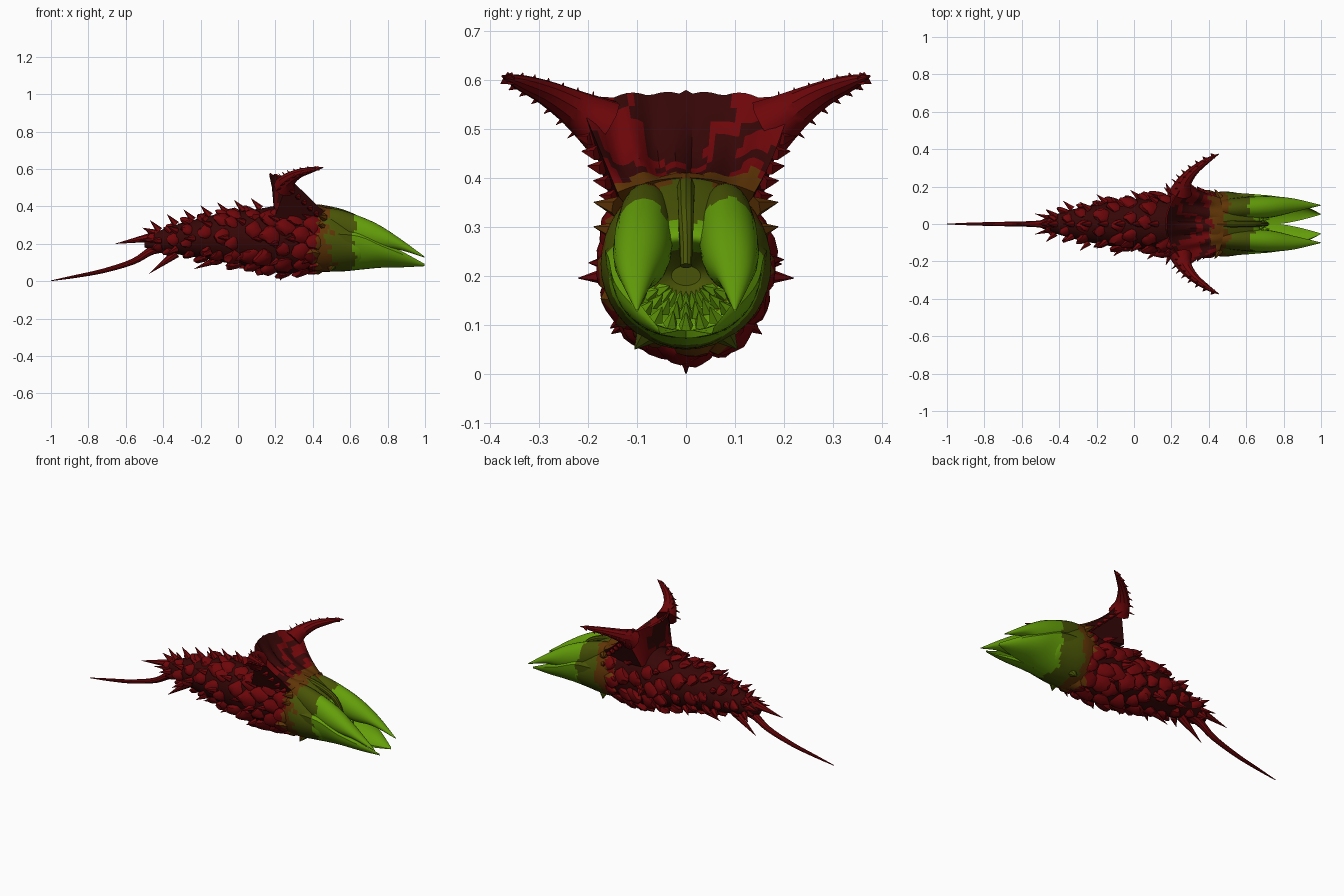
import bpy, bmesh, math, random
from mathutils import Vector, Matrix, noise

if "Cube" in bpy.data.objects:
    bpy.data.objects.remove(bpy.data.objects["Cube"])

random.seed(4)
COLORS = [("dark_red", (0.036, 0.002, 0.002)), ("scale_red", (0.155, 0.002, 0.003)),
          ("brown", (0.118, 0.036, 0.002)), ("olive", (0.066, 0.088, 0.002)),
          ("green", (0.130, 0.350, 0.003))]
MATS = []
for n, c in COLORS:
    m = bpy.data.materials.new(n)
    m.diffuse_color = (*c, 1)
    m.use_nodes = True
    m.node_tree.nodes["Principled BSDF"].inputs["Base Color"].default_value = m.diffuse_color
    MATS.append(m)
DARK, RED, BROWN, OLIVE, GREEN = range(5)


def skin(p, nrm, base=RED):
    """Colour bands along the length, with ragged borders."""
    x = p.x + 0.055 * noise.noise(p * 20)
    return base if x < 0.415 else BROWN if x < 0.495 else OLIVE if x < 0.622 else GREEN


def finish(name, bm, rule):
    bmesh.ops.recalc_face_normals(bm, faces=bm.faces)
    bm.normal_update()
    for f in bm.faces:
        f.material_index = rule(f.calc_center_median(), f.normal)
    me = bpy.data.meshes.new(name)
    bm.to_mesh(me)
    bm.free()
    for m in MATS:
        me.materials.append(m)
    ob = bpy.data.objects.new(name, me)
    bpy.context.collection.objects.link(ob)
    return ob


def resample(pts, sub):
    """Smooth curve through rows of numbers."""
    out = []
    for i in range(len(pts) - 1):
        a, b, c, d = (pts[max(i - 1, 0)], pts[i], pts[i + 1], pts[min(i + 2, len(pts) - 1)])
        for k in range(sub):
            t = k / sub
            out.append([q + 0.5 * t * (r - p + t * (2 * p - 5 * q + 4 * r - s + t * (3 * (q - r) + s - p)))
                        for p, q, r, s in zip(a, b, c, d)])
    return out + [list(pts[-1])]


def skin_rings(bm, rings):
    vs = [[bm.verts.new(p) for p in r] for r in rings]
    n = len(vs[0])
    for a, b in zip(vs, vs[1:]):
        for j in range(n):
            bm.faces.new((a[j], a[(j + 1) % n], b[(j + 1) % n], b[j]))
    bm.faces.new(vs[0][::-1])
    bm.faces.new(vs[-1])


def loft(bm, stations, seg=24, sub=4):
    """Stations along x: x, centre y, half width, bottom z, top z."""
    rings = []
    for x, yc, hw, lo, hi in resample(stations, sub):
        rings.append([(x, yc + hw * math.cos(a), (lo + hi) / 2 + (hi - lo) / 2 * math.sin(a))
                      for a in (math.tau * j / seg for j in range(seg))])
    skin_rings(bm, rings)


def tube(bm, path, seg=10, sub=4):
    """Tapered tube through x, y, z, radius rows."""
    pts = resample(path, sub)
    rings = []
    for i, p in enumerate(pts):
        d = Vector(pts[min(i + 1, len(pts) - 1)][:3]) - Vector(pts[max(i - 1, 0)][:3])
        u = d.cross(Vector((0.1, 0.3, 1))).normalized()
        w = d.cross(u).normalized()
        rings.append([Vector(p[:3]) + max(p[3], 0.001) * (math.cos(a) * u + math.sin(a) * w)
                      for a in (math.tau * j / seg for j in range(seg))])
    skin_rings(bm, rings)


def spike(bm, base, tip, r, seg=6):
    base, tip = Vector(base), Vector(tip)
    rot = (tip - base).to_track_quat('Z', 'Y').to_matrix().to_4x4()
    bmesh.ops.create_cone(bm, cap_ends=True, segments=seg, radius1=r, radius2=0.0008,
                          depth=(tip - base).length,
                          matrix=Matrix.Translation((base + tip) / 2) @ rot)


# Body core
BODY = [(-.5, 0, .02, .18, .235), (-.42, 0, .05, .16, .27), (-.3, 0, .085, .14, .31),
        (-.1, 0, .122, .105, .36), (.1, 0, .143, .07, .385), (.25, 0, .152, .038, .41),
        (.38, 0, .155, .055, .41), (.46, 0, .15, .07, .39)]
bm = bmesh.new()
loft(bm, BODY)
finish("body", bm, lambda p, n: skin(p, n, DARK))


def on_body(x, a):
    s = min(resample(BODY, 12), key=lambda r: abs(r[0] - x))
    h = (s[4] - s[3]) / 2
    p = Vector((x, s[2] * math.cos(a), s[3] + h + h * math.sin(a)))
    return p, Vector((0, math.cos(a) / s[2], math.sin(a) / h)).normalized(), s[2]


# Overlapping lumpy scales, each with its rear end raised
bm = bmesh.new()
for i in range(11):
    x = -.44 + i * .085
    n = 6 + int(i * .6)
    for j in range(n):
        a = math.tau * (j + .5 * (i % 2)) / n + random.uniform(-.15, .15) + math.pi / 2
        p, nrm, w = on_body(x + random.uniform(-.02, .02), a)
        if x > .1 and nrm.z > .8:
            continue
        side = nrm.cross(Vector((1, 0, 0))).normalized()
        back = (Vector((-1, 0, 0)) + nrm * .35).normalized()
        up = side.cross(back)
        if up.dot(nrm) < 0:
            up = -up
        m = Matrix((back, side, up)).transposed().to_4x4()
        geo = bmesh.ops.create_icosphere(bm, subdivisions=2, radius=1)
        sz = random.uniform(.85, 1.2) * (.35 + 4.2 * w)
        for v in geo['verts']:
            taper = 1 - .4 * max(v.co.x, 0)
            bump = 1 + .35 * noise.noise(v.co * 1.6 + p * 40)
            v.co = Vector((v.co.x * .055 * sz, v.co.y * .047 * sz * taper, v.co.z * .024 * sz)) * bump
        bmesh.ops.transform(bm, matrix=Matrix.Translation(p) @ m, verts=geo['verts'])
finish("body_scales", bm, skin)

# Thorns along the back, flanks and belly
bm = bmesh.new()
for i in range(10):
    x = -.42 + i * .09
    for k, a in enumerate((90, 35, 145, 0, 180, -40, 220)):
        if (a == 90 and x > .15) or (a != 90 and (i + k // 2) % 2):
            continue
        p, nrm, w = on_body(x, math.radians(a))
        ln = .055 if a == 90 else .045
        spike(bm, p, p + nrm * ln + Vector((-.05, 0, 0)), .02)
for b, t in (((-.46, 0, .235), (-.655, 0, .2)), ((-.43, 0, .25), (-.51, 0, .285)),
             ((-.33, 0, .15), (-.475, 0, .04)), ((-.1, 0, .12), (-.235, 0, .065)),
             ((.24, 0, .05), (.225, 0, .004)), ((.5, .08, .08), (.49, .105, .05)),
             ((.5, -.08, .08), (.49, -.105, .05))):
    spike(bm, b, t, .025, 8)
for s in (-1, 1):
    spike(bm, (.2, s * .15, .2), (.17, s * .22, .195), .022)
    spike(bm, (-.44, s * .03, .22), (-.53, s * .055, .22), .018)
    for z in (.29, .34):
        spike(bm, (.46, s * .14, z), (.43, s * .188, z + .01), .022)
finish("body_thorns", bm, skin)

# Tail
bm = bmesh.new()
tube(bm, [(-.36, 0, .2, .045), (-.46, 0, .165, .024), (-.56, 0, .105, .016),
          (-.72, 0, .055, .012), (-.87, 0, .025, .008), (-1, 0, .002, .002)])
finish("tail", bm, lambda p, n: RED)

# Frill: hollowed front, steep back
bm = bmesh.new()
rings = []
for i in range(33):
    u = i / 16 - 1
    front = Vector((.48 - .02 * u * u, .14 * u, .4 - .03 * u * u))
    bump = .008 * abs(math.sin(u * 9)) + (.012 if i == 16 else 0)
    top = Vector((.175 + .1 * u * u, .215 * u, .567 - .02 * u ** 4 + bump))
    back = Vector((.195, .15 * u, .34))
    ring = []
    for k in range(11):
        v = k / 10
        sag = (.055 - .045 * u * u + .01 * math.sin(u * 14)) * math.sin(math.pi * v)
        ring.append(front.lerp(top, v) - Vector((.54, 0, .84)) * sag)
    ring += [top + Vector((-.008, 0, -.006)), top.lerp(back, .3), top.lerp(back, .65), back,
             Vector((.4, .12 * u, .32))]
    rings.append(ring)
skin_rings(bm, rings)


def frill_rule(p, n):
    fan = abs(p.y) < .03 + .45 * max(p.z - .4, 0) + .08 * noise.noise(p * 18)
    return skin(p, n, DARK if (fan and p.z < .56) or noise.noise(p * 16) > .15 else RED)


finish("frill", bm, frill_rule)

# Horns with small thorns
bm = bmesh.new()
HORN = [(.25, .17, .505, .06), (.27, .225, .54, .04), (.32, .285, .573, .026),
        (.39, .338, .594, .016), (.455, .375, .607, .002)]
for s in (-1, 1):
    path = [(x, s * y, z, r) for x, y, z, r in HORN]
    tube(bm, path)
    for x, y, z, r in resample(path, 2)[1:-1]:
        spike(bm, (x, y, z), (x - r * .9 - .01, y + s * (r * .7 + .012), z - r * .7 - .004), .015, 5)
        spike(bm, (x, y, z), (x - r * .5 - .014, y - s * .005, z + r + .004), .012, 5)
    # Thorns down the frill edge
    for k in range(6):
        t = k / 5
        b = Vector((.42 - .16 * t, s * (.145 + .06 * t), .36 + .15 * t))
        spike(bm, b, b + Vector((-.02, s * .032, .004)), .017, 5)
finish("horns", bm, lambda p, n: RED)

# Head, folded inward at the front to form the mouth
bm = bmesh.new()
loft(bm, [(.38, 0, .155, .05, .41), (.43, 0, .168, .05, .41), (.49, 0, .174, .05, .395),
          (.58, 0, .162, .06, .35), (.66, 0, .145, .075, .3), (.67, 0, .12, .1, .27),
          (.61, 0, .09, .13, .25), (.56, 0, .03, .18, .22)], 40, 6)
finish("head", bm, lambda p, n: GREEN if n.x > .6 and p.x > .59 and p.z < .28 else skin(p, n))

# Upper mandibles
bm = bmesh.new()
for s in (-1, 1):
    loft(bm, [(.43, s * .08, .045, .27, .39), (.52, s * .082, .055, .23, .386),
              (.62, s * .086, .06, .19, .358), (.74, s * .092, .056, .17, .308),
              (.86, s * .1, .035, .167, .232), (.998, s * .1, .002, .126, .131)], 20, 7)
finish("upper_mandibles", bm, skin)

# Lower jaw: two half shells split at the tip
bm = bmesh.new()
JAW = [(.46, .165, .25, 0, .05), (.56, .165, .25, 0, .052), (.66, .158, .235, 0, .062),
       (.77, .146, .187, 0, .072), (.88, .112, .143, .018, .074), (.998, .055, .09, .05, .08)]
for s in (-1, 1):
    rings = []
    for x, ry, rz, cy, bz in resample(JAW, 6):
        outer = [(x, s * (cy + (ry - cy) * math.cos(a)), rz - (rz - bz) * math.sin(a))
                 for a in (math.pi / 2 * j / 10 for j in range(11))]
        th = min(.016, (1 - x) * .1 + .002)
        inner = [(x, y * (1 - th * 6) if abs(y) > cy + .01 else y, z + th) for _, y, z in outer]
        rings.append(outer + inner[::-1])
    skin_rings(bm, rings)
finish("lower_jaw", bm, skin)

# Central beak ridge
bm = bmesh.new()
tube(bm, [(.44, 0, .39, .02), (.56, 0, .365, .018), (.66, 0, .315, .016), (.71, 0, .22, .012)])
finish("beak_ridge", bm, lambda p, n: BROWN if p.x < .49 else OLIVE)

# Small teeth lining the mouth
bm = bmesh.new()
for row in range(3):
    for j in range(9):
        a = math.radians(200 + j * 17.5)
        r = .105 - .025 * row
        b = Vector((.7 - .03 * row, r * math.cos(a), .185 + r * .85 * math.sin(a)))
        spike(bm, b, b + Vector((.025, -.02 * math.cos(a), -.03 * math.sin(a))), .016, 5)
finish("teeth", bm, lambda p, n: GREEN)

# Soft shading with sharp edges kept
for ob in bpy.data.objects:
    ob.select_set(True)
    bpy.context.view_layer.objects.active = ob
bpy.ops.object.shade_smooth_by_angle(angle=math.radians(35))
